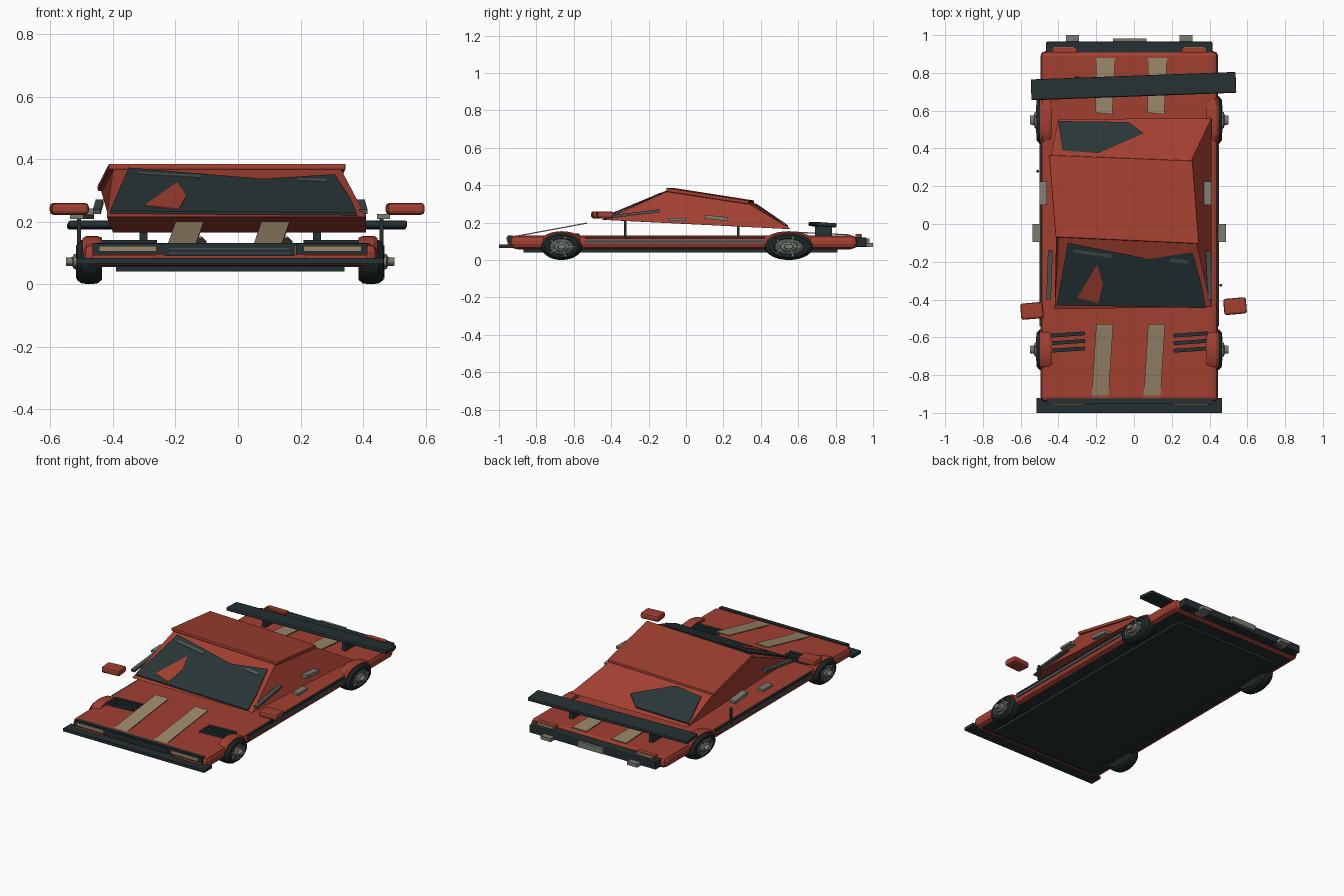
import bpy, bmesh, math
from mathutils import Vector, Matrix

if "Cube" in bpy.data.objects:
    bpy.data.objects.remove(bpy.data.objects["Cube"])

MID = -0.025  # car centreline


def material(name, r, g, b):
    m = bpy.data.materials.new(name)
    m.use_nodes = True
    m.diffuse_color = (r, g, b, 1)
    bsdf = m.node_tree.nodes["Principled BSDF"]
    bsdf.inputs["Base Color"].default_value = (r, g, b, 1)
    bsdf.inputs["Roughness"].default_value = 0.7
    return m


RED = material("red paint", 0.36, 0.05, 0.03)
DARK = material("dark trim", 0.018, 0.03, 0.032)
GLASS = material("dark glass", 0.022, 0.036, 0.038)
TYRE = material("tyre rubber", 0.013, 0.02, 0.02)
GREY = material("warm grey", 0.2, 0.2, 0.17)
SLATE = material("slate trim", 0.07, 0.09, 0.085)
TAN = material("tan", 0.32, 0.24, 0.14)


def finish(name, bm, mats, bevel=0, segments=2):
    bmesh.ops.recalc_face_normals(bm, faces=bm.faces)
    mesh = bpy.data.meshes.new(name)
    bm.to_mesh(mesh)
    bm.free()
    ob = bpy.data.objects.new(name, mesh)
    bpy.context.scene.collection.objects.link(ob)
    for m in mats:
        mesh.materials.append(m)
    if bevel:
        mod = ob.modifiers.new("soft edges", "BEVEL")
        mod.width, mod.segments = bevel, segments
    return ob


def box(name, xs, ys, zs, mat, bevel=0, yaw=0, pitch=0):
    bm = bmesh.new()
    bmesh.ops.create_cube(bm, size=1)
    bm.transform(Matrix.Diagonal((xs[1] - xs[0], ys[1] - ys[0], zs[1] - zs[0], 1)))
    ob = finish(name, bm, [mat], bevel)
    ob.location = [(a + b) / 2 for a, b in (xs, ys, zs)]
    ob.rotation_euler = (math.radians(pitch), 0, math.radians(yaw))
    return ob


def prism(name, low, high, mat, bevel=0):
    """Solid between two matching outlines."""
    bm = bmesh.new()
    a = [bm.verts.new(p) for p in low]
    b = [bm.verts.new(p) for p in high]
    bm.faces.new(a)
    bm.faces.new(b)
    for i in range(len(a)):
        j = (i + 1) % len(a)
        bm.faces.new((a[i], a[j], b[j], b[i]))
    return finish(name, bm, [mat], bevel)


def plate(name, outline, height, mat, lift=0, thick=0.008):
    """Thin panel laid on a slope given by height(y)."""
    top = [(x, y, height(y) + lift) for x, y in outline]
    return prism(name, [(x, y, z - thick) for x, y, z in top], top, mat)


def lathe(name, profile, mats, centre, side, ry, rz, steps=28):
    """Oval lathe about x; profile rows are (offset outwards, radius, material)."""
    bm = bmesh.new()
    rings = []
    for off, r, _ in profile:
        rings.append([bm.verts.new((centre[0] + side * off,
                                    centre[1] + ry * r * math.cos(math.tau * k / steps),
                                    centre[2] + rz * r * math.sin(math.tau * k / steps)))
                      for k in range(steps)])
    for i in range(len(rings) - 1):
        for k in range(steps):
            j = (k + 1) % steps
            f = bm.faces.new((rings[i][k], rings[i][j], rings[i + 1][j], rings[i + 1][k]))
            f.material_index = profile[i + 1][2]
    bm.faces.new(rings[0])
    bm.faces.new(rings[-1]).material_index = profile[-1][2]
    return finish(name, bm, mats)


# Body and chassis
box("body", (-0.495, 0.445), (-0.94, 0.915), (0.06, 0.13), RED, 0.025)
box("underside", (-0.39, 0.34), (-0.87, 0.81), (0.04, 0.07), DARK)
box("underside_panel", (-0.46, 0.41), (-0.9, 0.88), (0.055, 0.065), DARK)

# Cabin and roof
prism("cabin",
      [(-0.42, -0.45, 0.215), (0.41, -0.44, 0.215), (0.41, 0.56, 0.165), (-0.4, 0.555, 0.165)],
      [(-0.4, -0.07, 0.367), (0.33, -0.1, 0.367), (0.3, 0.33, 0.305), (-0.44, 0.365, 0.305)], RED)
roof = [(-0.415, -0.07, 0.386), (0.345, -0.105, 0.386), (0.31, 0.335, 0.318), (-0.45, 0.365, 0.318)]
prism("roof", [(x, y, z - 0.021) for x, y, z in roof], roof, RED, 0.006)


def front_slope(y):
    return 0.226 + (y + 0.45) * 0.42


def rear_slope(y):
    return 0.319 - (y - 0.35) * 0.683


# Glass and its reflections
plate("windshield", [(-0.41, -0.43), (0.38, -0.445), (0.36, -0.33), (0.31, -0.15), (0.08, -0.185),
                     (-0.35, -0.1)], front_slope, GLASS)
plate("windshield_shard", [(-0.3, -0.39), (-0.19, -0.42), (-0.165, -0.32), (-0.195, -0.215)],
      front_slope, RED, 0.002)
plate("glint_long", [(-0.32, -0.15), (-0.12, -0.18), (-0.12, -0.162), (-0.32, -0.135)],
      front_slope, SLATE, 0.002)
plate("glint_short", [(0.19, -0.2), (0.29, -0.212), (0.28, -0.19), (0.19, -0.185)],
      front_slope, SLATE, 0.002)
plate("rear_window", [(-0.38, 0.39), (-0.2, 0.375), (-0.18, 0.38), (0.05, 0.48), (-0.03, 0.54),
                      (-0.4, 0.545)][::-1], rear_slope, GLASS)


# Painted stripes standing off hood and tail
def hood(y):
    return 0.128 + (y + 0.92) * 0.185


def tail(y):
    return 0.152 - (y - 0.58) * 0.05


for n, x in enumerate((-0.16, 0.115)):
    plate("hood_stripe_%d" % n, [(x - 0.065, -0.92), (x + 0.025, -0.92), (x + 0.05, -0.53),
                                 (x - 0.04, -0.53)], hood, TAN, thick=0.006)
    plate("tail_stripe_%d" % n, [(x - 0.045, 0.59), (x + 0.045, 0.58), (x + 0.06, 0.88),
                                 (x - 0.04, 0.88)], tail, TAN, thick=0.006)

# Wheels, arches and parts that repeat on both sides
TYRE_PROFILE = [(0.41, 0.8, 0), (0.425, 0.97, 0), (0.45, 1, 0), (0.475, 0.97, 0), (0.49, 0.82, 0),
                (0.492, 0.62, 0), (0.482, 0.58, 1), (0.49, 0.35, 1), (0.5, 0.33, 2),
                (0.505, 0.2, 2), (0.525, 0.18, 2)]
ARCH_PROFILE = [(0.41, 0.9, 0), (0.425, 1, 0), (0.46, 1, 0), (0.472, 0.88, 0)]
for s, side in ((-1, "right"), (1, "left")):
    for y, ry, end in ((-0.665, 0.11, "front"), (0.55, 0.13, "rear")):
        lathe(end + "_wheel_" + side, TYRE_PROFILE, [TYRE, SLATE, GREY], (MID, y, 0.072), s, ry, 0.072)
        lathe(end + "_arch_" + side, ARCH_PROFILE, [RED], (MID, y, 0.1), s, ry, 0.054)
        for k in range(5):  # wheel spokes
            a = math.tau * k / 5
            spoke = box("%s_spoke_%s_%d" % (end, side, k), (-0.005, 0.005), (-0.025, 0.025),
                        (-0.004, 0.004), GREY)
            spoke.rotation_euler = (a, 0, 0)
            spoke.location = (MID + s * 0.488, y + math.cos(a) * ry * 0.4, 0.072 + math.sin(a) * 0.03)

    def at(a, b):
        return sorted((MID + s * a, MID + s * b))

    # Sill trim
    box("sill_trim_" + side, at(0.46, 0.476), (-0.54, 0.42), (0.09, 0.108), SLATE)
    box("sill_line_" + side, at(0.46, 0.474), (-0.54, 0.42), (0.112, 0.12), DARK)
    # Door furniture
    box("front_handle_" + side, at(0.47, 0.512), (-0.095, 0), (0.209, 0.224), GREY)
    rx = (-0.5, -0.46) if s < 0 else (0.37, 0.41)
    box("rear_handle_" + side, rx, (0.1, 0.225), (0.215, 0.235), GREY, pitch=-6)
    box("side_window_strip_" + side, at(0.41, 0.435), (-0.4, -0.14), (0.24, 0.255), SLATE, yaw=s * 2, pitch=7)
    # Door mirror
    my = -0.46 if s < 0 else -0.435
    box("mirror_" + side, at(0.5, 0.62) if s > 0 else (-0.6, -0.48), (my - 0.043, my + 0.043),
        (0.222, 0.26), RED, 0.012, yaw=5)
    # Door post
    py = 0.28 if s < 0 else -0.325
    box("door_post_" + side, at(0.478, 0.49), (py - 0.007, py + 0.007), (0.115, 0.21), DARK)
    # Hood vents
    for k in range(3):
        y = -0.585 - 0.04 * k
        box("hood_vent_%s_%d" % (side, k), at(0.235, 0.415), (y - 0.01, y + 0.01),
            (0.125, 0.142), DARK, yaw=4)
    # Lamps, exhausts and spoiler supports
    box("headlamp_frame_" + side, at(0.21, 0.44), (-0.955, -0.93), (0.095, 0.13), DARK)
    box("headlamp_" + side, at(0.235, 0.42), (-0.96, -0.95), (0.105, 0.122), TAN)
    box("front_indicator_" + side, at(0.24, 0.44), (-0.955, -0.93), (0.083, 0.094), RED)
    box("tail_lamp_" + side, at(0.28, 0.41), (0.905, 0.935), (0.1, 0.138), RED)
    box("tail_lamp_strip_" + side, at(0.29, 0.4), (0.93, 0.94), (0.115, 0.136), TAN)
    box("exhaust_" + side, at(0.265, 0.335), (0.91, 1.0), (0.07, 0.092), GREY)
    box("spoiler_support_" + side, at(0.265, 0.29), (0.69, 0.78), (0.125, 0.18), DARK)

# Front end
box("front_lip", (-0.515, 0.465), (-1.0, -0.92), (0.065, 0.083), DARK)
box("grille", (-0.235, 0.18), (-0.953, -0.93), (0.09, 0.125), DARK)
for k in range(2):
    box("grille_bar_%d" % k, (-0.22, 0.165), (-0.957, -0.95), (0.098 + 0.014 * k, 0.102 + 0.014 * k), SLATE)
box("nose_trim", (-0.46, 0.42), (-0.95, -0.925), (0.122, 0.132), DARK)
box("front_plate", (-0.12, 0.07), (-1.0, -0.99), (0.07, 0.079), GREY)

# Rear end
box("rear_bumper", (-0.465, 0.415), (0.9, 0.965), (0.07, 0.12), DARK, 0.006)
box("rear_plate", (-0.11, 0.065), (0.965, 0.982), (0.08, 0.115), GREY)
box("spoiler", (-0.545, 0.54), (0.675, 0.785), (0.178, 0.2), DARK, 0.006, yaw=2.1, pitch=-4)
